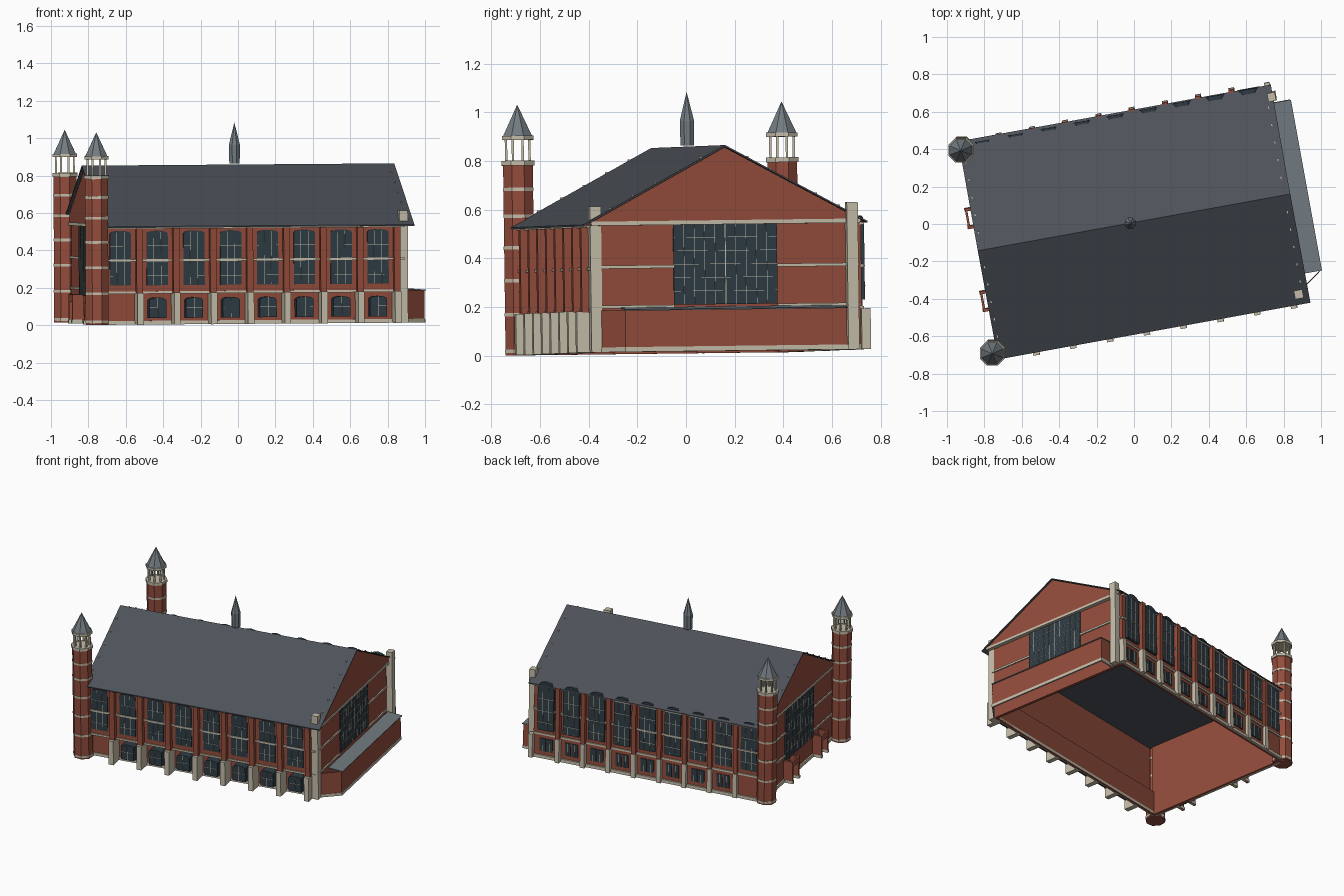
import bpy, bmesh, math
from mathutils import Matrix

if "Cube" in bpy.data.objects:
    bpy.data.objects.remove(bpy.data.objects["Cube"])

# whole building is turned about 10 degrees and very slightly tilted
TURN = math.radians(10.3)
PLACE = (Matrix.Translation((0.007, 0.010, 0.014)) @ Matrix.Rotation(0.013, 4, 'X')
         @ Matrix.Rotation(-0.005, 4, 'Y') @ Matrix.Rotation(TURN, 4, 'Z'))


def material(name, rgb):
    m = bpy.data.materials.new(name)
    m.diffuse_color = (*rgb, 1)
    m.use_nodes = True
    m.node_tree.nodes["Principled BSDF"].inputs["Base Color"].default_value = m.diffuse_color
    return m


BRICK = material("brick", (0.29, 0.073, 0.045))
STONE = material("stone", (0.56, 0.51, 0.40))
SLATE = material("slate", (0.075, 0.085, 0.10))
METAL = material("lead", (0.17, 0.20, 0.22))
GLASS = material("glass", (0.028, 0.045, 0.058))


class Part:
    """Collects prisms into one object; coordinates are u (length), v (depth), z."""

    def __init__(self, name, mat):
        self.name, self.mat, self.bm = name, mat, bmesh.new()

    def prism(self, pts, axis, a, b):
        put = {'u': lambda p, t: (t, p[0], p[1]),
               'v': lambda p, t: (p[0], t, p[1]),
               'z': lambda p, t: (p[0], p[1], t)}[axis]
        lo = [self.bm.verts.new(put(p, a)) for p in pts]
        hi = [self.bm.verts.new(put(p, b)) for p in pts]
        self.bm.faces.new(lo)
        self.bm.faces.new(hi[::-1])
        n = len(pts)
        for i in range(n):
            self.bm.faces.new((lo[i], lo[(i + 1) % n], hi[(i + 1) % n], hi[i]))

    def box(self, u0, u1, v0, v1, z0, z1):
        self.prism([(u0, v0), (u1, v0), (u1, v1), (u0, v1)], 'z', z0, z1)

    def cone(self, u, v, z0, z1, r0, r1, n=8):
        m = (Matrix.Translation((u, v, (z0 + z1) / 2))
             @ Matrix.Rotation(math.pi / n - TURN, 4, 'Z'))
        bmesh.ops.create_cone(self.bm, cap_ends=True, segments=n, radius1=r0,
                              radius2=r1, depth=z1 - z0, matrix=m)

    def done(self):
        bmesh.ops.recalc_face_normals(self.bm, faces=self.bm.faces)
        me = bpy.data.meshes.new(self.name)
        self.bm.to_mesh(me)
        self.bm.free()
        me.materials.append(self.mat)
        ob = bpy.data.objects.new(self.name, me)
        ob.matrix_world = PLACE
        bpy.context.collection.objects.link(ob)


def arch(c, w, z0, z1, rise):
    """Window outline with a low curved head."""
    head = [(c + w / 2 * math.cos(math.pi * i / 6), z1 - rise + rise * math.sin(math.pi * i / 6))
            for i in range(7)]
    return [(c - w / 2, z0), (c + w / 2, z0)] + head


def roof_z(v):
    return 0.836 - 0.538 * abs(v - 0.01)


# roof shell and flat ceiling below it
p = Part("main_roof", SLATE)
p.prism([(-.585, .525), (.01, .845), (.60, .527), (.60, .52), (.01, .838), (-.585, .518)],
        'u', -.85, .848)
p.box(-.81, .80, -.53, .57, .512, .518)
p.done()

# long walls and gable ends
p = Part("brick_walls", BRICK)
p.box(-.82, .80, -.55, -.535, .165, .52)
p.box(-.82, .80, -.535, -.50, .165, .175)
p.box(-.82, .80, -.51, -.495, 0, .17)
p.box(-.82, .815, .56, .578, 0, .525)
p.box(.795, .815, -.51, .57, 0, .53)
p.box(-.82, -.80, -.51, .57, 0, .53)
for u0, u1 in ((.80, .838), (-.832, -.805)):
    p.prism([(-.56, .525), (-.56, roof_z(-.56)), (.01, .836), (.58, roof_z(.58)), (.58, .525)],
            'u', u0, u1)
p.done()

# stone bands round the building
p = Part("stone_bands", STONE)
for z0, z1, d in ((.165, .178, .006), (.338, .350, .010), (.512, .522, .012)):
    p.box(-.82, .80, -.55 - d, -.545, z0, z1)
    p.box(-.82, .815, .572, .58 + d, z0, z1)
for z0, z1 in ((.18, .192), (.343, .356), (.52, .537)):
    for v0, v1 in ((-.52, -.206), (.226, .57)) if z0 < .5 else ((-.55, .57),):
        p.box(.81, .842 if z0 > .5 else .823, v0, v1, z0, z1)
        p.box(-.836 if z0 > .5 else -.828, -.815, v0, v1, z0, z1)
p.box(-.82, .80, -.517, -.495, 0, .02)
p.box(-.82, .82, .56, .59, 0, .022)
p.box(-.83, -.815, -.5, .55, 0, .022)
p.done()

# front bays: 8 at 0.2 spacing, back bays: 9 at 0.181 spacing
front = [-.745 + .2 * i for i in range(8)]
back = [-.7245 + .181 * i for i in range(9)]
glass, bars = Part("windows", GLASS), Part("window_bars", STONE)
frames = Part("pilasters", BRICK)
piers = Part("lower_piers", STONE)

for i, c in enumerate(front):
    glass.prism(arch(c, .115, .21, .502, .014), 'v', -.556, -.545)
    for k in (-.02, .02):
        bars.box(c + k - .001, c + k + .001, -.558, -.55, .21, .495)
    for z in (.26, .42):
        bars.box(c - .057, c + .057, -.5575, -.55, z, z + .002)
    if i:
        glass.prism(arch(c, .092, .035, .145, .016), 'v', -.566, -.50)
        bars.box(c - .001, c + .001, -.568, -.56, .035, .145)
        bars.box(c - .045, c + .045, -.568, -.56, .09, .092)
    frames.box(c + .083, c + .117, -.582, -.545, .165, .515)
    piers.box(c + .083, c + .117, -.604, -.50, 0, .17)

for i, c in enumerate(back):
    o = .589 + .012 * c          # back front is slightly skewed to the eave
    glass.prism(arch(c, .115, .205, .55, .04), 'v', .572, o)
    for k in (-.02, .02):
        bars.box(c + k - .001, c + k + .001, o - .003, o + .002, .205, .52)
    for z in (.26, .342, .43):
        bars.box(c - .057, c + .057, o - .003, o + .002, z, z + .003)
    if i:
        for k in (-.025, .025):
            glass.box(c + k - .021, c + k + .021, .572, .584, .05, .14)
            bars.box(c + k - .001, c + k + .001, .582, .586, .05, .14)
    if i < 8:
        frames.box(c + .076, c + .105, .572, o + .015, .165, .53)
        piers.box(c + .075, c + .106, .572, o + .02, 0, .168)

# large gridded gable windows
for u0, u1, s, z0 in ((.81, .822, 1, .192), (-.830, -.815, -1, .15)):
    glass.box(u0, u1, -.206, .226, z0, .522)
    face = u1 if s > 0 else u0
    for k in range(1, 10):
        v = -.206 + .0432 * k
        w = .002 if k == 5 else .0008
        bars.box(face - .002, face + .002, v - w, v + w, z0, .522)
    for k in range(1, 6):
        z = z0 + (.522 - z0) * k / 6
        bars.box(face - .0015, face + .0015, -.206, .226, z, z + .0015)
for part in (glass, bars, frames, piers):
    part.done()

# tall stone corner piers on the right gable
p = Part("corner_piers", STONE)
p.box(.772, .818, -.552, -.506, 0, .60)
p.box(.82, .862, .512, .558, 0, .605)
p.box(.81, .84, .572, .610, 0, .168)
p.done()

# little stones along the roof verges
p = Part("verge_stones", STONE)
for u in (-.83, .815):
    for k in range(1, 6):
        for s in (-1, 1):
            v = .01 + s * .095 * k
            z = roof_z(v) + .009
            p.box(u - .003, u + .003, v - .007, v + .007, z - .012, z + .005)
p.done()

# low side annex with splayed front end
p = Part("annex_walls", BRICK)
p.prism([(.80, -.522), (.928, -.43), (.926, -.428), (.80, -.518)], 'z', .015, .172)
p.box(.922, .928, -.43, .495, .015, .172)
p.box(.80, .928, .487, .495, .015, .172)
p.done()
p = Part("annex_plinth", STONE)
p.prism([(.80, -.524), (.93, -.432), (.926, -.428), (.80, -.518)], 'z', 0, .02)
p.box(.92, .932, -.432, .498, 0, .02)
p.box(.80, .932, .485, .498, 0, .02)
p.done()
p = Part("annex_roof", METAL)
p.prism([(.835, .183), (.937, .174), (.937, .169), (.835, .177)], 'v', -.43, .497)
p.done()

# open-topped entrance porches on the left end
p = Part("porches", BRICK)
trims = Part("porch_bases", STONE)
for v in (.18, -.27):
    for s in (-1, 1):
        p.box(-.884, -.815, v + s * .048 - .008, v + s * .048 + .008, 0, .155)
        trims.box(-.888, -.815, v + s * .048 - .010, v + s * .048 + .010, 0, .02)
    p.box(-.884, -.872, v - .05, v + .05, .115, .155)
p.done()
trims.done()
p = Part("porch_doors", GLASS)
for v in (.18, -.27):
    p.box(-.83, -.815, v - .035, v + .035, 0, .12)
p.done()

# octagonal corner towers with open lanterns
shaft, trim, cap = (Part("tower_shafts", BRICK), Part("tower_stonework", STONE),
                    Part("tower_caps", METAL))
for u, v in ((-.843, .555), (-.871, -.543)):
    shaft.cone(u, v, 0, .785, .066, .066)
    for z in (.01, .16, .30, .435, .565, .675):
        trim.cone(u, v, z, z + .014, .068, .068)
    trim.cone(u, v, .78, .800, .073, .073)
    for k in range(8):
        a = math.pi / 8 + k * math.pi / 4 - TURN
        trim.cone(u + .052 * math.cos(a), v + .052 * math.sin(a), .795, .895, .007, .007, 4)
    trim.cone(u, v, .885, .902, .070, .070)
    cap.cone(u, v, .90, 1.03, .065, 0)
for part in (shaft, trim, cap):
    part.done()

# slender ridge spire
p = Part("ridge_spire", METAL)
p.cone(-.02, .01, .85, .95, .030, .032)
p.cone(-.02, .01, .95, 1.07, .032, 0)
p.done()
